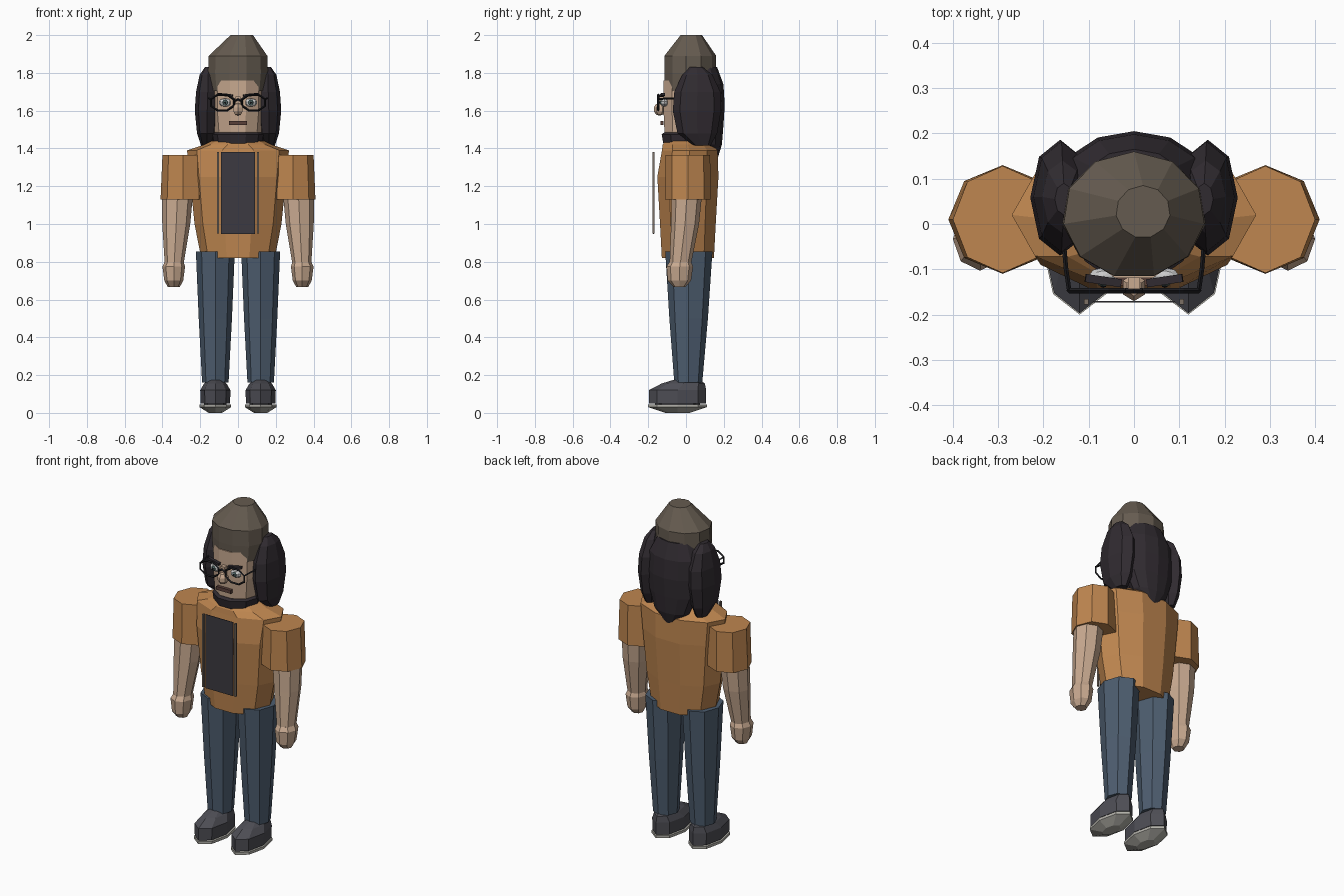
import bpy, bmesh, math
from mathutils import Vector


def mat(name, r, g, b):
    m = bpy.data.materials.new(name)
    m.diffuse_color = (r, g, b, 1)
    return m


ORANGE = mat("jacket orange", 0.52, 0.24, 0.08)
SKIN = mat("skin", 0.58, 0.40, 0.28)
DENIM = mat("denim", 0.075, 0.11, 0.16)
HAIR = mat("dark hair", 0.03, 0.024, 0.03)
HAT = mat("hat", 0.13, 0.105, 0.08)
SHOE = mat("shoe", 0.075, 0.075, 0.09)
SOLE = mat("sole", 0.45, 0.44, 0.40)
SHIRT = mat("shirt", 0.045, 0.042, 0.052)
BLACK = mat("black", 0.012, 0.012, 0.015)
WHITE = mat("white", 0.75, 0.75, 0.72)
IRIS = mat("iris", 0.12, 0.2, 0.2)
TRIM = mat("zip trim", 0.20, 0.16, 0.13)
LIP = mat("lips", 0.10, 0.05, 0.04)


def finish(name, bm, material):
    bmesh.ops.recalc_face_normals(bm, faces=bm.faces)
    me = bpy.data.meshes.new(name)
    bm.to_mesh(me)
    bm.free()
    me.materials.append(material)
    ob = bpy.data.objects.new(name, me)
    bpy.context.collection.objects.link(ob)
    return ob


def loft(name, rings, n, material, phase=0.0, side=1):
    """Stack of n-sided rings given as (cx, cy, z, rx, ry)."""
    bm = bmesh.new()
    loops = []
    for cx, cy, z, rx, ry in rings:
        loops.append([bm.verts.new((side * (cx + rx * math.cos(a)), cy + ry * math.sin(a), z))
                      for a in (phase + 2 * math.pi * i / n for i in range(n))])
    for lo, hi in zip(loops, loops[1:]):
        for i in range(n):
            j = (i + 1) % n
            bm.faces.new((lo[i], lo[j], hi[j], hi[i]))
    bm.faces.new(loops[0])
    bm.faces.new(loops[-1])
    return finish(name, bm, material)


def box(name, loc, size, material, rot=(0, 0, 0)):
    bm = bmesh.new()
    bmesh.ops.create_cube(bm, size=1)
    bmesh.ops.scale(bm, vec=size, verts=bm.verts)
    ob = finish(name, bm, material)
    ob.location, ob.rotation_euler = loc, rot
    return ob


def ball(name, loc, size, material, seg=8, rings=5):
    bm = bmesh.new()
    bmesh.ops.create_uvsphere(bm, u_segments=seg, v_segments=rings, radius=1)
    bmesh.ops.scale(bm, vec=size, verts=bm.verts)
    ob = finish(name, bm, material)
    ob.location = loc
    return ob


def wire(name, pts, r, material, closed=False):
    cu = bpy.data.curves.new(name, 'CURVE')
    cu.dimensions = '3D'
    cu.bevel_depth, cu.bevel_resolution = r, 0
    cu.use_fill_caps = True
    sp = cu.splines.new('POLY')
    sp.points.add(len(pts) - 1)
    for p, co in zip(sp.points, pts):
        p.co = (*co, 1)
    sp.use_cyclic_u = closed
    sp.use_smooth = False
    cu.materials.append(material)
    ob = bpy.data.objects.new(name, cu)
    bpy.context.collection.objects.link(ob)
    return ob


# Jacket body and collar
loft("jacket", [(0, .01, .82, .195, .145), (0, .01, 1.0, .23, .155), (0, .01, 1.25, .255, .17),
                (0, .02, 1.39, .27, .155), (0, .01, 1.42, .18, .14), (0, .01, 1.44, .14, .125)],
     10, ORANGE)

# Shirt panel with zip edges
box("shirt_panel", (0, -.172, 1.165), (.18, .003, .435), SHIRT)
for s in (-1, 1):
    box("zip_edge", (s * .105, -.172, 1.165), (.01, .012, .43), TRIM)

# Head, beard and hat
loft("head", [(0, 0, 1.42, .10, .10), (0, 0, 1.49, .125, .12), (0, 0, 1.60, .135, .125),
              (0, 0, 1.76, .135, .125)], 10, SKIN)
loft("beard", [(0, -.005, 1.40, .09, .10), (0, -.005, 1.43, .128, .122), (0, -.005, 1.475, .135, .13),
               (0, -.005, 1.485, .12, .115)], 10, HAIR)
loft("hat", [(0, .02, 1.705, .15, .137), (0, .02, 1.80, .16, .14), (0, .02, 1.89, .157, .14),
             (.02, .027, 2.0, .06, .058)], 11, HAT, phase=math.pi / 2)

# Back hair
loft("back_hair", [(0, .14, 1.355, .04, .03), (0, .125, 1.42, .11, .065), (0, .11, 1.52, .15, .088),
                   (0, .10, 1.63, .16, .105), (0, .095, 1.74, .155, .103), (0, .09, 1.83, .11, .075)],
     12, HAIR)

# Face details
ball("nose", (0, -.14, 1.607), (.03, .032, .034), SKIN, 6, 5)
box("nose_bridge", (0, -.128, 1.645), (.026, .03, .06), SKIN)
box("mouth", (0, -.127, 1.535), (.095, .018, .02), LIP)
wire("glasses_bridge", [(-.02, -.147, 1.65), (0, -.147, 1.66), (.02, -.147, 1.65)], .006, BLACK)

for s in (-1, 1):
    # Eyes, brows and glasses
    ball("eye", (s * .068, -.115, 1.643), (.034, .02, .022), WHITE)
    ball("iris", (s * .068, -.130, 1.643), (.015, .008, .015), IRIS)
    ball("pupil", (s * .068, -.136, 1.643), (.007, .005, .007), BLACK, 6, 4)
    box("eyebrow", (s * .068, -.125, 1.683), (.08, .018, .014), HAIR,
        (0, -s * .12, s * .15))
    rim = [(s * (.083 + .066 * math.cos(a)), -.147, 1.643 + .045 * math.sin(a))
           for a in (2 * math.pi * i / 8 + math.pi / 8 for i in range(8))]
    wire("glasses_rim", rim, .006, BLACK, True)
    wire("glasses_temple", [(s * .143, -.147, 1.66), (s * .15, -.10, 1.665), (s * .157, -.02, 1.665)],
         .005, BLACK)

    # Side hair lobes
    loft("side_hair", [(.165, .085, 1.415, .03, .045), (.165, .06, 1.48, .052, .105),
                       (.163, .058, 1.60, .066, .128), (.16, .06, 1.70, .062, .122),
                       (.158, .06, 1.79, .045, .08), (.155, .055, 1.83, .02, .035)],
         8, HAIR, side=s)

    # Sleeve, forearm and hand
    loft("sleeve", [(.29, .01, 1.13, .12, .12), (.29, .01, 1.365, .11, .118)],
         8, ORANGE, side=s)
    loft("forearm", [(.32, .005, 1.16, .082, .08), (.327, -.005, 1.0, .074, .074),
                     (.338, -.03, .79, .05, .057)], 8, SKIN, side=s)
    loft("hand", [(.34, -.035, .667, .032, .032), (.34, -.035, .70, .05, .062),
                  (.34, -.033, .775, .06, .07), (.338, -.03, .80, .05, .057)], 8, SKIN, side=s)

    # Trouser leg
    loft("trouser_leg", [(.12, .012, .16, .07, .074), (.12, .014, .5, .088, .102),
                         (.12, .015, .855, .103, .125)], 8, DENIM, side=s)

    # Shoe, sole and eyelet
    loft("shoe", [(.12, -.045, .05, .078, .152), (.12, -.045, .12, .08, .152),
                  (.12, -.015, .155, .06, .115), (.12, .005, .175, .035, .07)], 8, SHOE, side=s)
    loft("sole", [(.12, -.045, .0, .035, .065), (.12, -.045, .03, .083, .155),
                  (.12, -.045, .045, .083, .155)], 8, SOLE, side=s)
    loft("sole_core", [(.12, -.045, .04, .06, .12), (.12, -.045, .055, .06, .12)], 8, SHOE, side=s)
    ball("eyelet", (s * .112, -.165, .125), (.006, .006, .004), WHITE, 6, 4)
